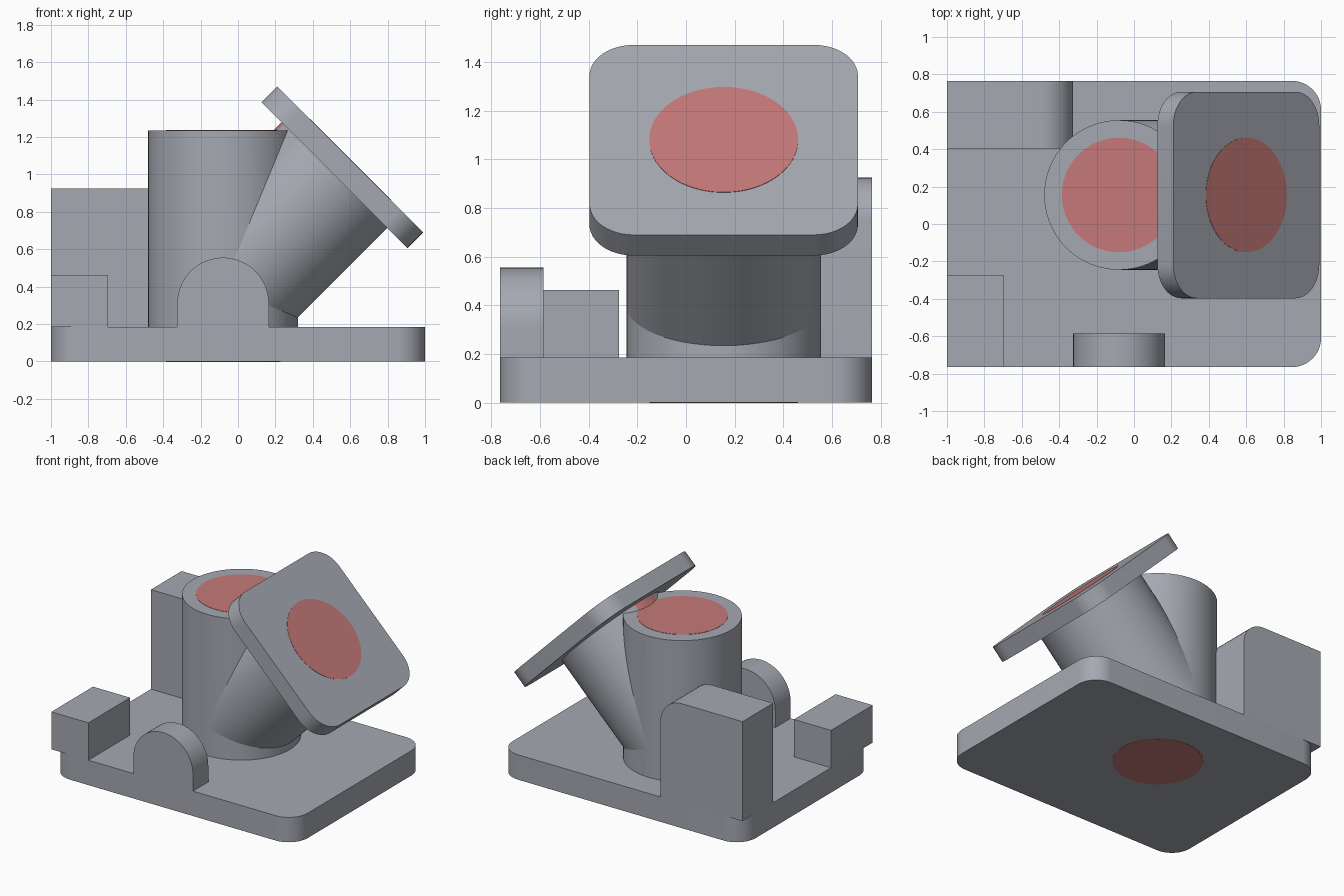
import bpy, bmesh, math
from mathutils import Vector, Matrix

if "Cube" in bpy.data.objects:
    bpy.data.objects.remove(bpy.data.objects["Cube"])


def material(name, rgb):
    m = bpy.data.materials.new(name)
    m.diffuse_color = (*rgb, 1)
    m.use_nodes = True
    m.node_tree.nodes["Principled BSDF"].inputs["Base Color"].default_value = m.diffuse_color
    return m


GREY = material("cast grey", (0.376, 0.395, 0.44))
RED = material("bore red", (0.56, 0.19, 0.19))

AX, AY, R = -0.08, 0.155, 0.4          # upright barrel axis and radius
BASE_TOP, BARREL_TOP = 0.185, 1.235
JOINT = Vector((AX, AY, 0.4))          # where the two barrel axes meet
TILT = Matrix.Rotation(math.radians(45), 4, 'Y')
FLANGE_D, FLANGE_T = 0.962, 0.12       # flange face distance along the tilted axis, thickness


def finish(bm, name, mats=(GREY,), matrix=None):
    bmesh.ops.recalc_face_normals(bm, faces=bm.faces)
    if matrix:
        bm.transform(matrix)
    me = bpy.data.meshes.new(name)
    bm.to_mesh(me)
    bm.free()
    for m in mats:
        me.materials.append(m)
    ob = bpy.data.objects.new(name, me)
    bpy.context.collection.objects.link(ob)
    bpy.context.view_layer.objects.active = ob
    ob.select_set(True)
    bpy.ops.object.shade_smooth_by_angle(angle=math.radians(30))
    ob.select_set(False)
    return ob


def prism(name, outline, vec, matrix=None):
    """Extrude a closed outline along a vector."""
    bm = bmesh.new()
    face = bm.faces.new([bm.verts.new(p) for p in outline])
    ext = bmesh.ops.extrude_face_region(bm, geom=[face], use_keep_orig=True)
    bmesh.ops.translate(bm, vec=vec,
                        verts=[v for v in ext["geom"] if isinstance(v, bmesh.types.BMVert)])
    return finish(bm, name, matrix=matrix)


def arc(cx, cy, r, a0, a1, n=12):
    return [(cx + r * math.cos(math.radians(a0 + (a1 - a0) * i / n)),
             cy + r * math.sin(math.radians(a0 + (a1 - a0) * i / n))) for i in range(n + 1)]


def rounded_rect(hx, hy, r, z):
    pts = []
    for k, (sx, sy) in enumerate([(1, 1), (-1, 1), (-1, -1), (1, -1)]):
        pts += arc(sx * (hx - r), sy * (hy - r), r, 90 * k, 90 * k + 90)
    return [(x, y, z) for x, y in pts]


def box(name, x0, x1, y0, y1, z0, z1):
    prism(name, [(x0, y0, z0), (x1, y0, z0), (x1, y1, z0), (x0, y1, z0)], (0, 0, z1 - z0))


def cylinder(r, z0, z1, caps=True):
    bm = bmesh.new()
    bmesh.ops.create_cone(bm, cap_ends=caps, segments=96, radius1=r, radius2=r, depth=z1 - z0,
                          matrix=Matrix.Translation((0, 0, (z0 + z1) / 2)))
    return bm


def cut(bm, point, normal):
    bmesh.ops.bisect_plane(bm, geom=bm.verts[:] + bm.edges[:] + bm.faces[:],
                           plane_co=point, plane_no=normal)


# Mitre planes where the equal barrels meet
A = math.radians(22.5)
N_UP = Vector((math.cos(A), 0, -math.sin(A)))
N_LOW = Vector((math.sin(A), 0, math.cos(A)))


def in_branch(face):
    c = face.calc_center_median() - JOINT
    return c.dot(N_UP) > 0 and c.dot(N_LOW) > 0


# Base plate
prism("base_plate", rounded_rect(1, 0.765, 0.155, 0), (0, 0, BASE_TOP))

# Square corner blocks
box("front_corner_block", -1, -0.695, -0.765, -0.275, BASE_TOP, 0.463)
profile = [(-0.325, BASE_TOP)] + arc(-0.5, 0.75, 0.175, 0, 90) + [(-1, 0.925), (-1, BASE_TOP)]
prism("back_corner_block", [(x, 0.405, z) for x, z in profile], (0, 0.36, 0))

# Round-topped front lug
profile = [(0.165, BASE_TOP)] + arc(-0.08, 0.31, 0.245, 0, 180, 32) + [(-0.325, BASE_TOP)]
prism("front_lug", [(x, -0.765, z) for x, z in profile], (0, 0.18, 0))

# Upright barrel, opened where the branch joins
bm = cylinder(R, BASE_TOP, BARREL_TOP)
bm.transform(Matrix.Translation((AX, AY, 0)))
cut(bm, JOINT, N_UP)
cut(bm, JOINT, N_LOW)
bmesh.ops.delete(bm, geom=[f for f in bm.faces if in_branch(f)], context='FACES')
finish(bm, "upright_barrel")

# Tilted branch, trimmed to the barrel; its rim above the bore is red
to_branch = Matrix.Translation(JOINT) @ TILT
bm = cylinder(R, 0, FLANGE_D - FLANGE_T, caps=False)
bm.transform(to_branch)
cut(bm, JOINT, N_UP)
cut(bm, JOINT, N_LOW)
cut(bm, (0, 0, BARREL_TOP), (0, 0, 1))
bmesh.ops.delete(bm, context='FACES', geom=[
    f for f in bm.faces
    if not in_branch(f) and f.calc_center_median().z < BARREL_TOP])
for f in bm.faces:
    c = f.calc_center_median()
    if c.z > BARREL_TOP and c.x < 0.27 and abs(c.y - AY) < 0.105:
        f.material_index = 1
finish(bm, "tilted_branch", (GREY, RED))

# Square flange on the branch
prism("branch_flange", rounded_rect(0.552, 0.552, 0.18, FLANGE_D - FLANGE_T),
      (0, 0, FLANGE_T), to_branch)

# Red bore discs on the three openings
for name, mat, z in [
    ("barrel_bore_disc", Matrix.Translation((AX, AY, 0)), BARREL_TOP),
    ("bottom_bore_disc", Matrix.Translation((AX, AY, 0)), 0),
    ("flange_bore_disc", to_branch, FLANGE_D),
]:
    finish(cylinder(0.306, z - 0.002, z + 0.002), name, (RED,), mat)
